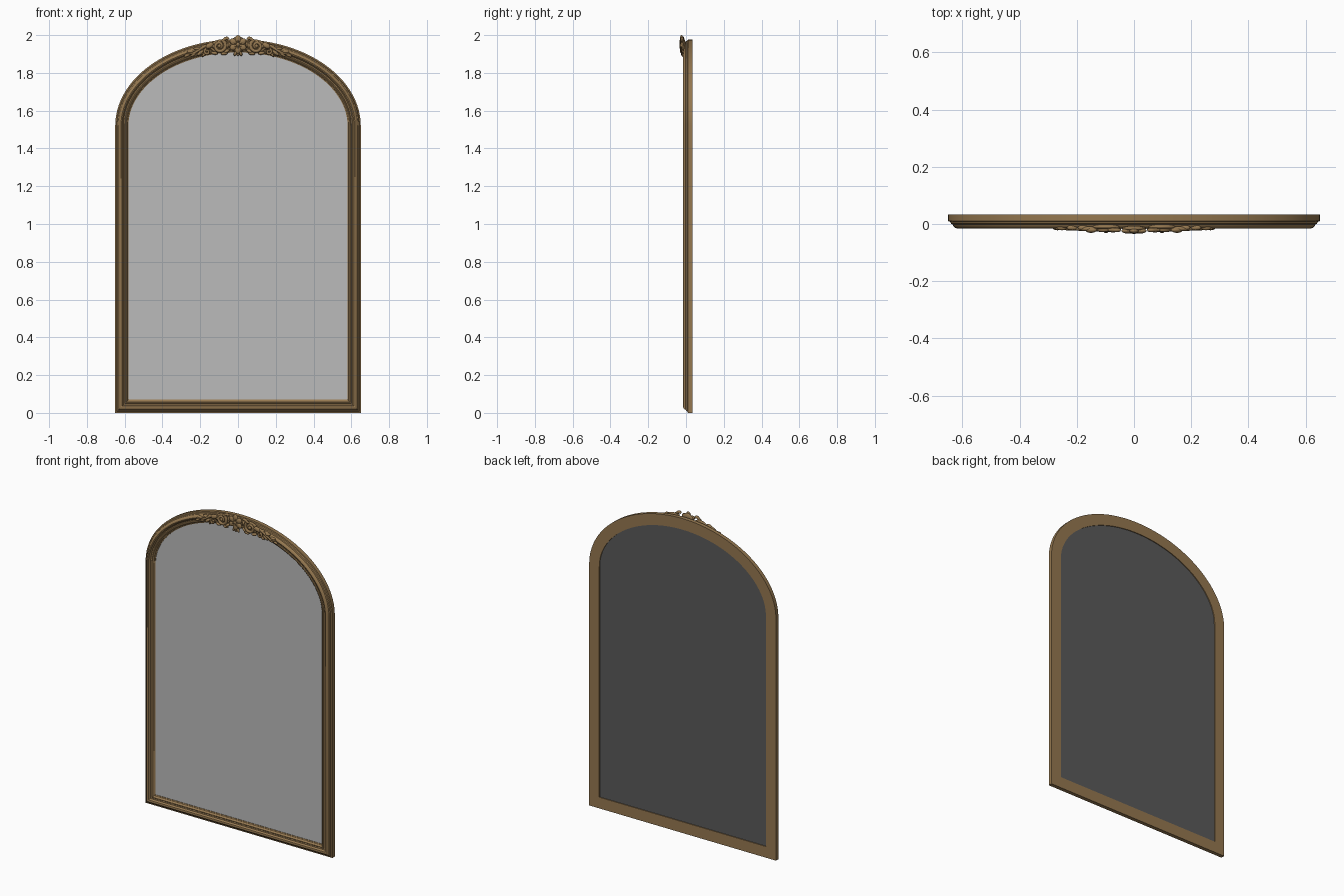
import bpy, bmesh, math
from mathutils import Matrix, Vector

if "Cube" in bpy.data.objects:
    bpy.data.objects.remove(bpy.data.objects["Cube"])

HALF, SPRING, RISE = 0.65, 1.52, 0.458


def material(name, rgb):
    m = bpy.data.materials.new(name)
    m.diffuse_color = (*rgb, 1)
    m.use_nodes = True
    m.node_tree.nodes["Principled BSDF"].inputs["Base Color"].default_value = m.diffuse_color
    return m


GOLD = material("antique gold", (0.30, 0.187, 0.08))
SILVER = material("mirror silver", (0.50, 0.50, 0.50))
DARK = material("dark backing", (0.10, 0.10, 0.10))


def finish(bm, name, mat, smooth=35):
    bmesh.ops.recalc_face_normals(bm, faces=bm.faces)
    me = bpy.data.meshes.new(name)
    bm.to_mesh(me)
    bm.free()
    ob = bpy.data.objects.new(name, me)
    bpy.context.collection.objects.link(ob)
    me.materials.append(mat)
    if smooth:
        bpy.ops.object.select_all(action='DESELECT')
        ob.select_set(True)
        bpy.context.view_layer.objects.active = ob
        bpy.ops.object.shade_smooth_by_angle(angle=math.radians(smooth))
    return ob


def outline(u, n=64):
    """Arched outline moved inward by u, as (x, z) points."""
    pts = [(HALF - u, u)]
    for i in range(n + 1):
        a = math.pi * i / n
        nrm = Vector((math.cos(a) / HALF, math.sin(a) / RISE)).normalized()
        pts.append((HALF * math.cos(a) - u * nrm.x,
                    SPRING + RISE * math.sin(a) - u * nrm.y))
    pts.append((-HALF + u, u))
    return pts


# moulded frame: (distance inward, y) cross-section swept round the outline
profile = [(0, .034), (0, .010), (.007, .008), (.010, .001), (.016, -.002),
           (.019, -.009), (.024, -.013), (.030, -.015), (.036, -.013),
           (.040, -.007), (.043, -.003), (.050, -.002), (.053, -.006),
           (.057, -.007), (.061, -.004), (.064, .003), (.070, .006),
           (.070, .034)]
bm = bmesh.new()
rings = [[bm.verts.new((x, y, z)) for x, z in outline(u)] for u, y in profile]
for r, ring in enumerate(rings):
    nxt = rings[(r + 1) % len(rings)]
    for i in range(len(ring)):
        j = (i + 1) % len(ring)
        bm.faces.new((ring[i], ring[j], nxt[j], nxt[i]))
finish(bm, "arched_frame", GOLD)


# mirror glass and the board behind it
def sheet(name, y0, y1, mat):
    bm = bmesh.new()
    f = bm.faces.new([bm.verts.new((x, y0, z)) for x, z in outline(.067)])
    ext = bmesh.ops.extrude_face_region(bm, geom=[f])
    bmesh.ops.translate(bm, vec=(0, y1 - y0, 0),
                        verts=[v for v in ext['geom'] if isinstance(v, bmesh.types.BMVert)])
    finish(bm, name, mat, 0)


sheet("mirror_glass", .009, .016, SILVER)
sheet("backing_board", .016, .029, DARK)


# carved ornament helpers
def blob(bm, x, y, z, length, width, depth, angle):
    """Rounded leaf or petal lying on the front, turned by angle."""
    m = (Matrix.Translation((x, y, z)) @ Matrix.Rotation(-angle, 4, 'Y')
         @ Matrix.Diagonal((length, depth, width, 1)))
    bmesh.ops.create_icosphere(bm, subdivisions=3, radius=1, matrix=m)


def tube(bm, pts, radii, y, side, flat=.85, n=8):
    """Tapered carved strand through (x, z) points."""
    p = [Vector((side * x, z)) for x, z in pts]
    prev = None
    for i, c in enumerate(p):
        t = (p[min(i + 1, len(p) - 1)] - p[max(i - 1, 0)]).normalized()
        nrm = Vector((-t.y, t.x))
        ring = []
        for k in range(n):
            a = 2 * math.pi * k / n
            q = c + nrm * radii[i] * math.cos(a)
            ring.append(bm.verts.new((q.x, y + flat * radii[i] * math.sin(a), q.y)))
        if prev:
            for k in range(n):
                bm.faces.new((prev[k], prev[(k + 1) % n], ring[(k + 1) % n], ring[k]))
        else:
            bm.faces.new(ring)
        prev = ring
    bm.faces.new(prev)


def spiral(cx, cz, r0, r1, a0, turns, n=36):
    out = []
    for i in range(n + 1):
        t = i / n
        a, r = a0 + turns * 2 * math.pi * t, r0 + (r1 - r0) * t
        out.append((cx + r * math.cos(a), cz + r * math.sin(a)))
    return out


def arch(x, u):
    """Height and slope of the arch at x, u below its outer edge."""
    s = math.sqrt(1 - (x / HALF) ** 2)
    return SPRING + RISE * s - u, -math.atan(RISE * x / (HALF * HALF * s))


def taper(n, a, b):
    return [a + (b - a) * i / (n - 1) for i in range(n)]


# central flower with six petals, bud and tips above and below
bm = bmesh.new()
FZ = 1.951
for k in range(6):
    a = math.pi / 2 + k * math.pi / 3
    blob(bm, .028 * math.cos(a), -.024, FZ + .028 * math.sin(a), .021, .016, .009, a)
    blob(bm, .017 * math.cos(a), -.028, FZ + .017 * math.sin(a), .011, .005, .006, a)
blob(bm, 0, -.027, FZ, .012, .012, .008, 0)
blob(bm, 0, -.016, FZ, .042, .042, .010, 0)
for dx, a in ((-.014, 1.2), (0, 1.57), (.014, 1.94)):
    blob(bm, dx, -.019, 1.904, .015, .008, .008, a)
finish(bm, "crest_flower", GOLD, 60)

# scrolls either side of the flower
bm = bmesh.new()
for s in (1, -1):
    pts = spiral(.098, 1.942, .034, .006, math.radians(125), 1.5)
    tube(bm, pts, taper(len(pts), .010, .006), -.021, s)
    blob(bm, s * .098, -.022, 1.942, .010, .010, .010, 0)
    # upper curl reaching toward the flower
    pts = [(.050, 1.978), (.058, 1.984), (.068, 1.981), (.078, 1.972), (.090, 1.968)]
    tube(bm, pts, [.007, .009, .009, .008, .006], -.021, s)
    # S-shaped strand running outward along the arch
    pts = [(.125 + .15 * t / 14, arch(.125 + .15 * t / 14, .030)[0]
            + .012 * math.sin(t / 14 * 2 * math.pi)) for t in range(15)]
    tube(bm, pts, taper(15, .011, .004), -.017, s)
    # small hanging curl
    pts = spiral(.163, 1.912, .016, .004, math.radians(80), -1.2, 20)
    tube(bm, pts, taper(len(pts), .007, .005), -.018, s)
    blob(bm, s * .150, -.021, 1.945, .022, .014, .010, s * -.5)
finish(bm, "crest_scrolls", GOLD, 60)

# leaves trailing outward along the frame
bm = bmesh.new()
for s in (1, -1):
    for x, u, size, turn in ((.175, .022, .022, .35), (.180, .062, .016, -.7),
                             (.200, .050, .022, -.45), (.215, .024, .020, .3),
                             (.235, .048, .020, -.4), (.252, .030, .018, .2),
                             (.268, .044, .019, -.15)):
        z, slope = arch(x, u)
        blob(bm, s * x, -.013, z, size, size * .42, .009, s * (slope + turn))
    for x, z, a in ((.060, 1.915, -.6), (.072, 1.903, -.2), (.125, 1.905, .2)):
        blob(bm, s * x, -.016, z, .018, .009, .010, s * a)
    # low ground joining the carving to the frame
    blob(bm, s * .098, -.010, 1.942, .050, .034, .010, s * -.15)
finish(bm, "crest_leaves", GOLD, 60)
